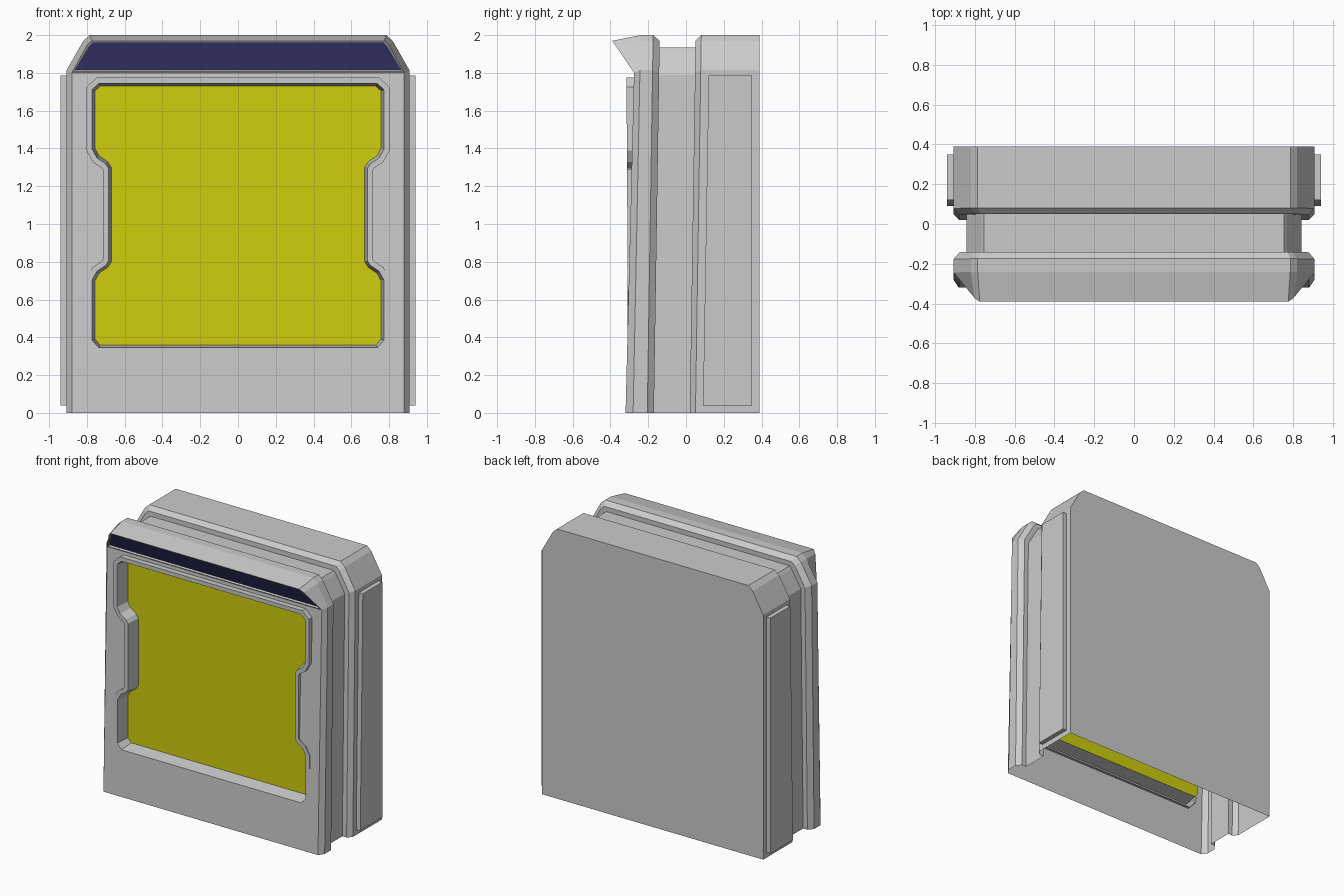
import bpy, bmesh
from mathutils import Vector

if "Cube" in bpy.data.objects:
    bpy.data.objects.remove(bpy.data.objects["Cube"])


def finish(name, bm, color=None, recalc=True):
    if recalc:
        bmesh.ops.recalc_face_normals(bm, faces=bm.faces)
    me = bpy.data.meshes.new(name)
    bm.to_mesh(me)
    bm.free()
    ob = bpy.data.objects.new(name, me)
    bpy.context.collection.objects.link(ob)
    if color:
        mat = bpy.data.materials.new(name + "_paint")
        mat.diffuse_color = (*color, 1)
        mat.use_nodes = True
        mat.node_tree.nodes["Principled BSDF"].inputs["Base Color"].default_value = mat.diffuse_color
        me.materials.append(mat)
    return ob


def mirrored(half):
    """Right half profile (bottom to top) continued down the left side."""
    return half + [(-x, z) for x, z in reversed(half)]


def add_loop(bm, pts, y_at):
    return [bm.verts.new((x, y_at(z), z)) for x, z in pts]


def bridge(bm, a, b, closed):
    n = len(a)
    for i in range(n if closed else n - 1):
        j = (i + 1) % n
        bm.faces.new((a[i], a[j], b[j], b[i]))


def slope(y0, k):
    return lambda z: y0 + k * z


def shell_outline(d):
    """Cabinet outline with clipped top corners, inset by d, open at the bottom."""
    return mirrored([(0.907 - d, 0), (0.907 - d, 1.815 - 0.4 * d),
                     (0.82 - 0.8 * d, 1.968 - 0.8 * d), (0.785 - 0.5 * d, 2 - d)])


def grow(pts, d):
    """Mitred outward offset of a counter-clockwise outline."""
    out = []
    for i, p in enumerate(pts):
        p, a, b = Vector(p), Vector(pts[i - 1]), Vector(pts[(i + 1) % len(pts)])
        e, f = (p - a).normalized(), (b - p).normalized()
        n, m = Vector((e.y, -e.x)), Vector((f.y, -f.x))
        q = p + (n + m) * d / (1 + n.dot(m))
        out.append((q.x, q.y))
    return out


face_y = slope(-0.32, 0.025)                       # leaning front face
visor_y = lambda z: -0.275 - 0.676 * (z - 1.80)    # overhanging sign face

# window outline with a waist on each side
window = mirrored([(0.73, 0.36), (0.757, 0.39), (0.757, 0.70), (0.735, 0.74),
                   (0.69, 0.77), (0.67, 0.80), (0.67, 1.30), (0.69, 1.33),
                   (0.735, 1.36), (0.757, 1.40), (0.757, 1.705), (0.73, 1.73)])
opening = grow(window, 0.015)

# cabinet shell: back cap, lofted outlines with a groove, front nose
bm = bmesh.new()
sections = [(0.39, 0, 0), (0.05, 0.0155, 0), (0.02, 0.0155, 0.03),
            (0.02, 0.0155, 0.065), (-0.17, 0.0155, 0.065),
            (-0.17, 0.0155, 0.03), (-0.205, 0.0155, 0), (-0.28, 0.02, 0)]
loops = [add_loop(bm, shell_outline(d), slope(y, k)) for y, k, d in sections]
nose = mirrored([(0.88, 0), (0.88, 1.80), (0.80, 1.945), (0.775, 1.97)])
loops.append(add_loop(bm, nose, lambda z: face_y(z) if z < 1.801 else visor_y(z)))
for a, b in zip(loops, loops[1:]):
    bridge(bm, a, b, False)
bm.faces.new(loops[0])
front = loops[-1]
visor = bm.faces.new(front[1:7])

# front face with the window cut out
outer = [front[0], front[1], front[6], front[7]]
hole = add_loop(bm, opening, face_y)
edges = []
for ring in (outer, hole):
    for i, v in enumerate(ring):
        w = ring[(i + 1) % len(ring)]
        edges.append(bm.edges.get((v, w)) or bm.edges.new((v, w)))
bmesh.ops.triangle_fill(bm, use_beauty=True, edges=edges)
bmesh.ops.recalc_face_normals(bm, faces=bm.faces)

# sign panel sunk slightly into the visor
bmesh.ops.inset_individual(bm, faces=[visor], thickness=0.015, depth=0)
bmesh.ops.inset_individual(bm, faces=[visor], thickness=0.002, depth=-0.012)
sign = bmesh.new()
sign.faces.new([sign.verts.new(v.co) for v in visor.verts])
bmesh.ops.delete(bm, geom=[visor], context='FACES_ONLY')
finish("cabinet_shell", bm, recalc=False)
finish("sign_panel", sign, (0.07, 0.07, 0.28), recalc=False)

# raised window frame and the well behind it
rim_y = slope(-0.3045, -0.006)
well_y = slope(-0.21, 0)
bm = bmesh.new()
rim = grow(window, 0.045)
rings = [add_loop(bm, rim, slope(-0.295, 0.025)),
         add_loop(bm, rim, rim_y),
         add_loop(bm, opening, lambda z: min(rim_y(z), face_y(z)) if z < 0.45 else rim_y(z)),
         add_loop(bm, window, well_y)]
for a, b in zip(rings, rings[1:]):
    bridge(bm, a, b, True)
finish("window_frame", bm)

# yellow screen
bm = bmesh.new()
bm.faces.new(add_loop(bm, window, well_y))
finish("screen", bm, (0.62, 0.62, 0.005), recalc=False)

# side panels
for side, name in ((1, "right_side_panel"), (-1, "left_side_panel")):
    bm = bmesh.new()
    quad = [(0.09, 0.04), (0.35, 0.04), (0.35, 1.785), (0.12, 1.785)]
    a, b = [[bm.verts.new((side * x, y, z)) for y, z in quad] for x in (0.907, 0.94)]
    bridge(bm, a, b, True)
    bm.faces.new(b)
    finish(name, bm)
